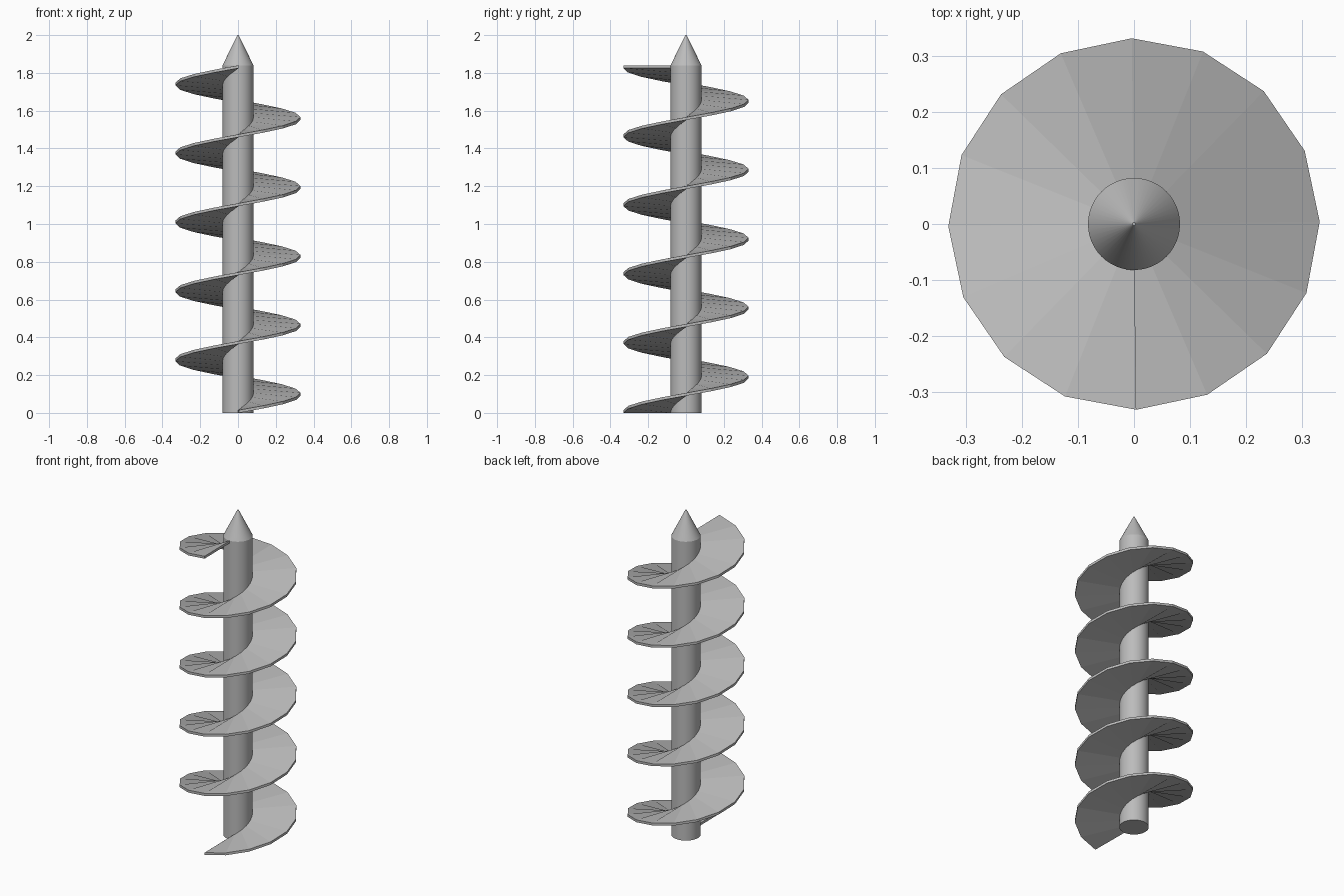
import bpy, bmesh, math

if "Cube" in bpy.data.objects:
    bpy.data.objects.remove(bpy.data.objects["Cube"])

steel = bpy.data.materials.new("steel grey")
steel.diffuse_color = (0.5, 0.5, 0.5, 1)
steel.use_nodes = True
steel.node_tree.nodes["Principled BSDF"].inputs["Base Color"].default_value = steel.diffuse_color

PITCH, TURNS, STEPS = 0.365, 5, 16
THICK, R_IN, R_OUT = 0.015, 0.075, 0.331
START = math.radians(-89.3)


def finish(bm, name):
    bmesh.ops.recalc_face_normals(bm, faces=bm.faces)
    mesh = bpy.data.meshes.new(name)
    bm.to_mesh(mesh)
    bm.free()
    mesh.materials.append(steel)
    obj = bpy.data.objects.new(name, mesh)
    bpy.context.collection.objects.link(obj)
    return obj


# Round shaft with a pointed tip, lofted from rings
bm = bmesh.new()
SIDES = 48
rings = []
for r, z in [(0.082, 0), (0.082, 1.84), (0.003, 2.0)]:
    rings.append([bm.verts.new((r * math.cos(math.tau * i / SIDES),
                                r * math.sin(math.tau * i / SIDES), z))
                  for i in range(SIDES)])
for low, high in zip(rings, rings[1:]):
    for i in range(SIDES):
        j = (i + 1) % SIDES
        bm.faces.new((low[i], low[j], high[j], high[i]))
bm.faces.new(rings[0])
bm.faces.new(rings[-1])
shaft = finish(bm, "pointed_shaft")
bpy.context.view_layer.objects.active = shaft
shaft.select_set(True)
bpy.ops.object.shade_smooth_by_angle(angle=math.radians(25))

# Flat-faced spiral blade: a thin rectangular section swept up a helix
bm = bmesh.new()
sections = []
for k in range(TURNS * STEPS + 1):
    a = START + math.tau * k / STEPS
    z = PITCH * k / STEPS
    sections.append([bm.verts.new((r * math.cos(a), r * math.sin(a), z + dz))
                     for r, dz in [(R_IN, 0), (R_OUT, 0), (R_OUT, THICK), (R_IN, THICK)]])
for s, t in zip(sections, sections[1:]):
    for i in range(4):
        j = (i + 1) % 4
        bm.faces.new((s[i], s[j], t[j], t[i]))
bm.faces.new(sections[0])
bm.faces.new(sections[-1])
finish(bm, "spiral_blade")
